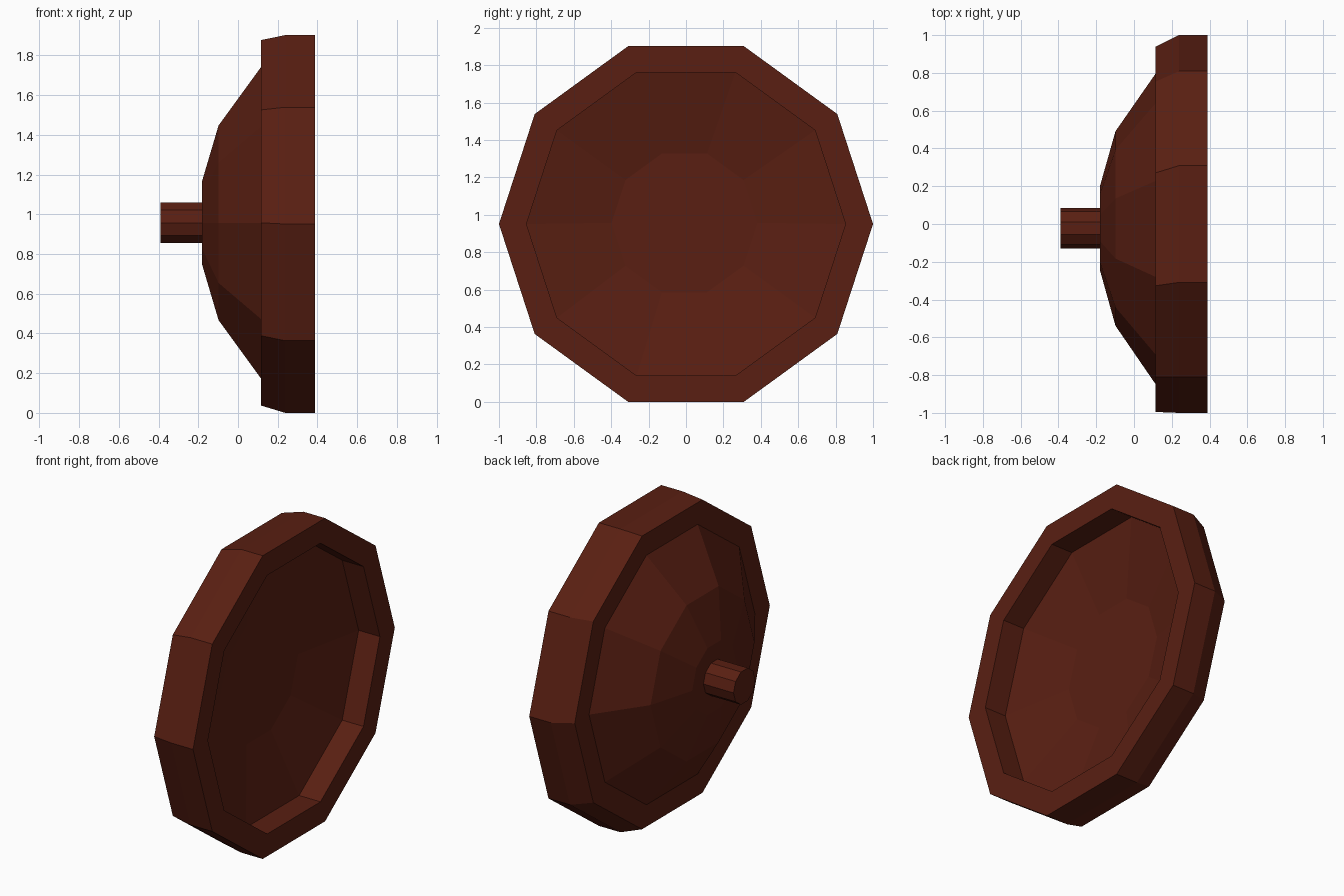
import bpy, bmesh
from math import cos, sin, pi

if "Cube" in bpy.data.objects:
    bpy.data.objects.remove(bpy.data.objects["Cube"])

SIDES = 10

mat = bpy.data.materials.new("dark_red_brown")
mat.diffuse_color = (0.1, 0.0135, 0.006, 1)
mat.use_nodes = True
mat.node_tree.nodes["Principled BSDF"].inputs["Base Color"].default_value = mat.diffuse_color


def lathe_x(name, rings):
    """Loft ten-sided rings (x, radius, centre y, centre z) along x, capping both ends."""
    bm = bmesh.new()
    loops = []
    for x, r, cy, cz in rings:
        loops.append([bm.verts.new((x, cy + r * cos(2 * pi * i / SIDES),
                                    cz + r * sin(2 * pi * i / SIDES)))
                      for i in range(SIDES)])
    for a, b in zip(loops, loops[1:]):
        for i in range(SIDES):
            j = (i + 1) % SIDES
            bm.faces.new((a[i], a[j], b[j], b[i]))
    bm.faces.new(loops[0])
    bm.faces.new(loops[-1])
    bmesh.ops.recalc_face_normals(bm, faces=bm.faces)
    me = bpy.data.meshes.new(name)
    bm.to_mesh(me)
    bm.free()
    me.materials.append(mat)
    ob = bpy.data.objects.new(name, me)
    bpy.context.collection.objects.link(ob)
    return ob


# Dish: domed back, stepped rim, front lip, shallow recessed face
lathe_x("dish", [
    (-0.181, 0.22, -0.022, 0.957),
    (-0.098, 0.515, -0.024, 0.957),
    (0.115, 0.823, -0.026, 0.957),
    (0.115, 0.967, -0.028, 0.957),
    (0.238, 1.0, 0.0, 0.951),
    (0.388, 1.0, 0.0, 0.951),
    (0.388, 0.853, 0.0, 0.951),
    (0.24, 0.853, 0.0, 0.951),
    (0.15, 0.39, -0.008, 0.957),
])

# Stem: short peg on the back
lathe_x("stem", [
    (-0.39, 0.108, -0.022, 0.957),
    (-0.17, 0.108, -0.022, 0.957),
])
